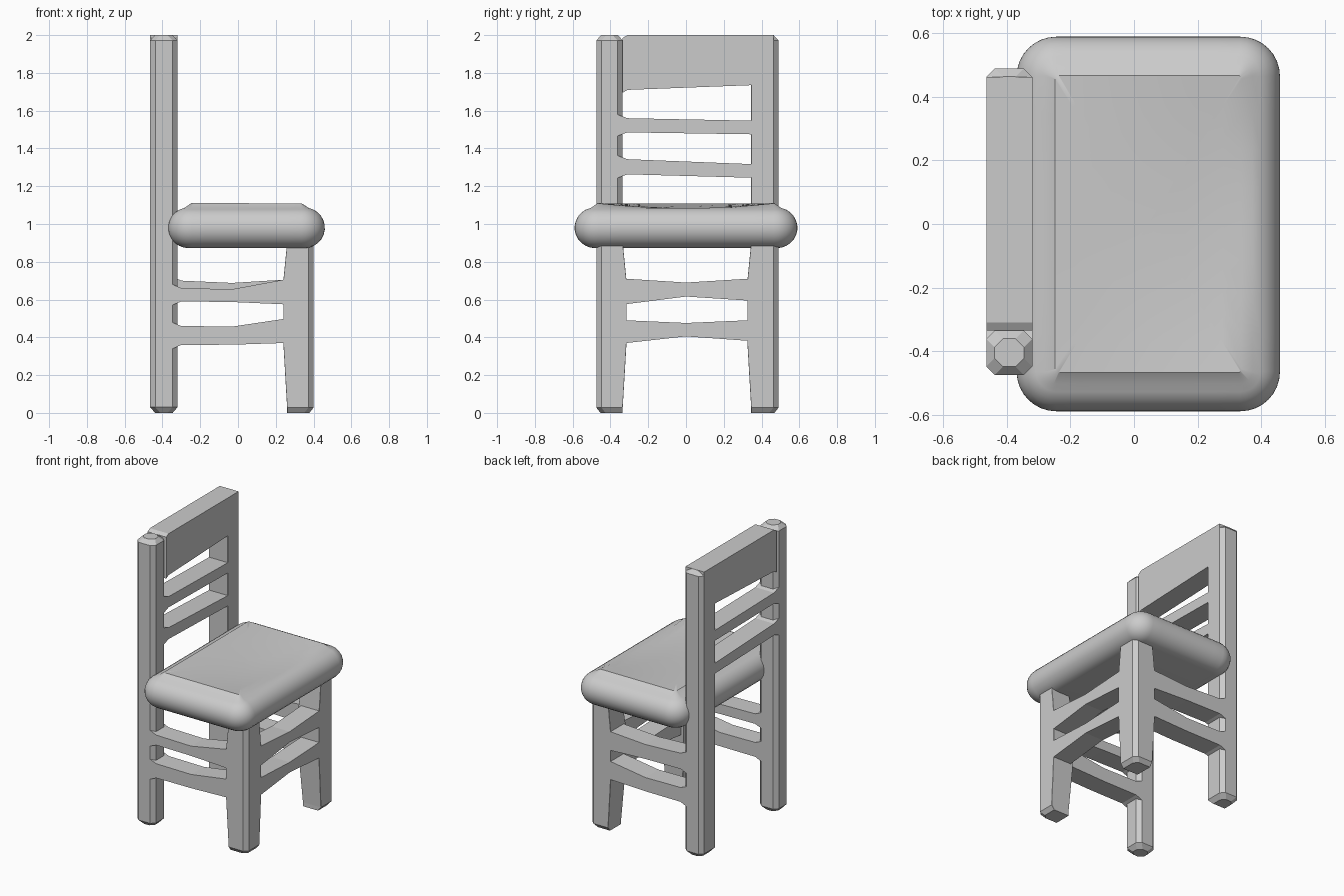
import bpy, bmesh, math

if "Cube" in bpy.data.objects:
    bpy.data.objects.remove(bpy.data.objects["Cube"])


def loft(name, rings, smooth=False):
    """Skin a stack of equal-length point rings and cap both ends."""
    bm = bmesh.new()
    vs = [[bm.verts.new(p) for p in r] for r in rings]
    n = len(rings[0])
    for a, b in zip(vs, vs[1:]):
        for i in range(n):
            j = (i + 1) % n
            bm.faces.new((a[i], a[j], b[j], b[i]))
    bm.faces.new(vs[0][::-1])
    bm.faces.new(vs[-1])
    bmesh.ops.recalc_face_normals(bm, faces=bm.faces)
    me = bpy.data.meshes.new(name)
    bm.to_mesh(me)
    bm.free()
    ob = bpy.data.objects.new(name, me)
    bpy.context.collection.objects.link(ob)
    if smooth:
        bpy.ops.object.select_all(action='DESELECT')
        ob.select_set(True)
        bpy.context.view_layer.objects.active = ob
        bpy.ops.object.shade_smooth_by_angle(angle=math.radians(35))
    return ob


def rail(name, axis, lo, hi, stations):
    """Bar along x or y; each station is (position, z bottom, z top)."""
    rings = []
    for p, z0, z1 in stations:
        sec = [(lo, z0), (hi, z0), (hi, z1), (lo, z1)]
        rings.append([(p, q, z) if axis == 'x' else (q, p, z) for q, z in sec])
    return loft(name, rings)


def chamfered(x0, x1, y0, y1, z, c, cuts=(1, 1, 1, 1)):
    """Rectangle whose chosen corners are cut; an uncut corner stays nearly sharp."""
    k = [c if f else 0.001 for f in cuts]
    return [(x0 + k[0], y0, z), (x1 - k[1], y0, z), (x1, y0 + k[1], z), (x1, y1 - k[2], z),
            (x1 - k[2], y1, z), (x0 + k[3], y1, z), (x0, y1 - k[3], z), (x0, y0 + k[0], z)]


BX0, BX1 = -0.465, -0.32      # back frame depth
FX0, FX1 = 0.26, 0.40         # front leg depth
SIDES = {'a': (-0.475, -0.335), 'b': (0.345, 0.49)}

for tag, (y0, y1) in SIDES.items():
    first = tag == 'a'

    # back posts, bevelled at both ends
    rings = []
    cuts = (1, 1, 1, 1) if first else (0, 0, 1, 1)
    for z, d in ((0, 0.026), (0.03, 0), (1.972, 0), (2.0, 0.026)):
        rings.append(chamfered(BX0 + d, BX1 - d, y0 + d, y1 - d, z, 0.027, cuts))
    loft('back_post_' + tag, rings)

    # front legs, swelling inward where the rails meet
    rings = []
    for z, e, d in ((0, 0, 0.022), (0.028, 0, 0), (0.37, 0.02, 0), (0.70, 0.02, 0), (0.92, -0.002, 0)):
        ya = y0 + d if first else y0 - e
        yb = y1 + e if first else y1 - d
        rings.append(chamfered(FX0 - e, FX1 - d, ya, yb, z, 0.027,
                               (0, 1, 0, 0) if first else (0, 0, 1, 0)))
    loft('front_leg_' + tag, rings)

    # side rails
    t0, t1 = (0.66, 0.655) if first else (0.70, 0.688)
    rail('side_rail_upper_' + tag, 'x', y0, y1,
         [(-0.35, 0.57, t0 + 0.022), (-0.30, 0.59, t0), (-0.03, 0.587, t1),
          (0.24, 0.575, 0.705), (0.30, 0.57, 0.71)])
    rail('side_rail_lower_' + tag, 'x', y0, y1,
         [(-0.35, 0.338, 0.48), (-0.30, 0.36, 0.46), (-0.03, 0.361, 0.457),
          (0.24, 0.37, 0.497), (0.30, 0.372, 0.505)])

# front rails
rail('front_rail_upper', 'y', FX0, FX1,
     [(-0.36, 0.57, 0.712), (-0.315, 0.576, 0.71), (0, 0.616, 0.69), (0.325, 0.595, 0.71), (0.37, 0.59, 0.712)])
rail('front_rail_lower', 'y', FX0, FX1,
     [(-0.36, 0.365, 0.492), (-0.315, 0.37, 0.49), (0, 0.405, 0.476), (0.325, 0.382, 0.49), (0.37, 0.38, 0.492)])

# back slats and top panel, sharing the left flare
for name, a, b in (('back_top_panel', (1.71, 2.0), (1.735, 2.0)),
                   ('back_slat_upper', (1.485, 1.56), (1.475, 1.547)),
                   ('back_slat_lower', (1.263, 1.343), (1.245, 1.317))):
    top = 0.0 if 'panel' in name else 0.02
    start = (-0.365, a[0] - 0.02, a[1] + top)
    if 'panel' in name:
        start = (-0.335, 1.695, 1.985)
    rail(name, 'y', BX0, BX1, [start, (-0.31, *a), (0.345, *b), (0.463, *b)])


# seat cushion: round edge, small raised pad and a shallow dip on top
def seat_ring(inset, z, scale=1.0, dip=0.0):
    cx, hx, hy = 0.045, 0.415 - inset, 0.59 - inset
    r = max(0.125 - inset, 0.012)
    pts = []
    corners = ((1, 1), (-1, 1), (-1, -1), (1, -1))
    for k, (sx, sy) in enumerate(corners):
        for i in range(9):
            t = math.pi / 2 * (k + i / 8)
            pts.append((sx * (hx - r) + r * math.cos(t), sy * (hy - r) + r * math.sin(t)))
        # straight run to the next corner
        nx, ny = corners[(k + 1) % 4]
        a = pts[-1]
        t = math.pi / 2 * (k + 1)
        b = (nx * (hx - r) + r * math.cos(t), ny * (hy - r) + r * math.sin(t))
        pts += [(a[0] + (b[0] - a[0]) * i / 8, a[1] + (b[1] - a[1]) * i / 8) for i in range(1, 8)]
    out = []
    for x, y in pts:
        x, y = x * scale, y * scale
        drop = dip * max(0, 1 - (y / 0.47) ** 2) * min(1, max(0, (x + 0.32) / 0.5))
        out.append((cx + x, y, z - drop))
    return out


rings = []
for i in range(13):
    t = -math.pi / 2 + math.radians(168) * i / 12
    rings.append(seat_ring(0.11 * (1 - math.cos(t)), 0.98 + 0.108 * math.sin(t)))
rings.append(seat_ring(0.122, 1.11, 1.0, 0.026))
for s in (0.8, 0.6, 0.4, 0.2, 0.02):
    rings.append(seat_ring(0.122, 1.11, s, 0.026))
loft('seat', rings, smooth=True)
